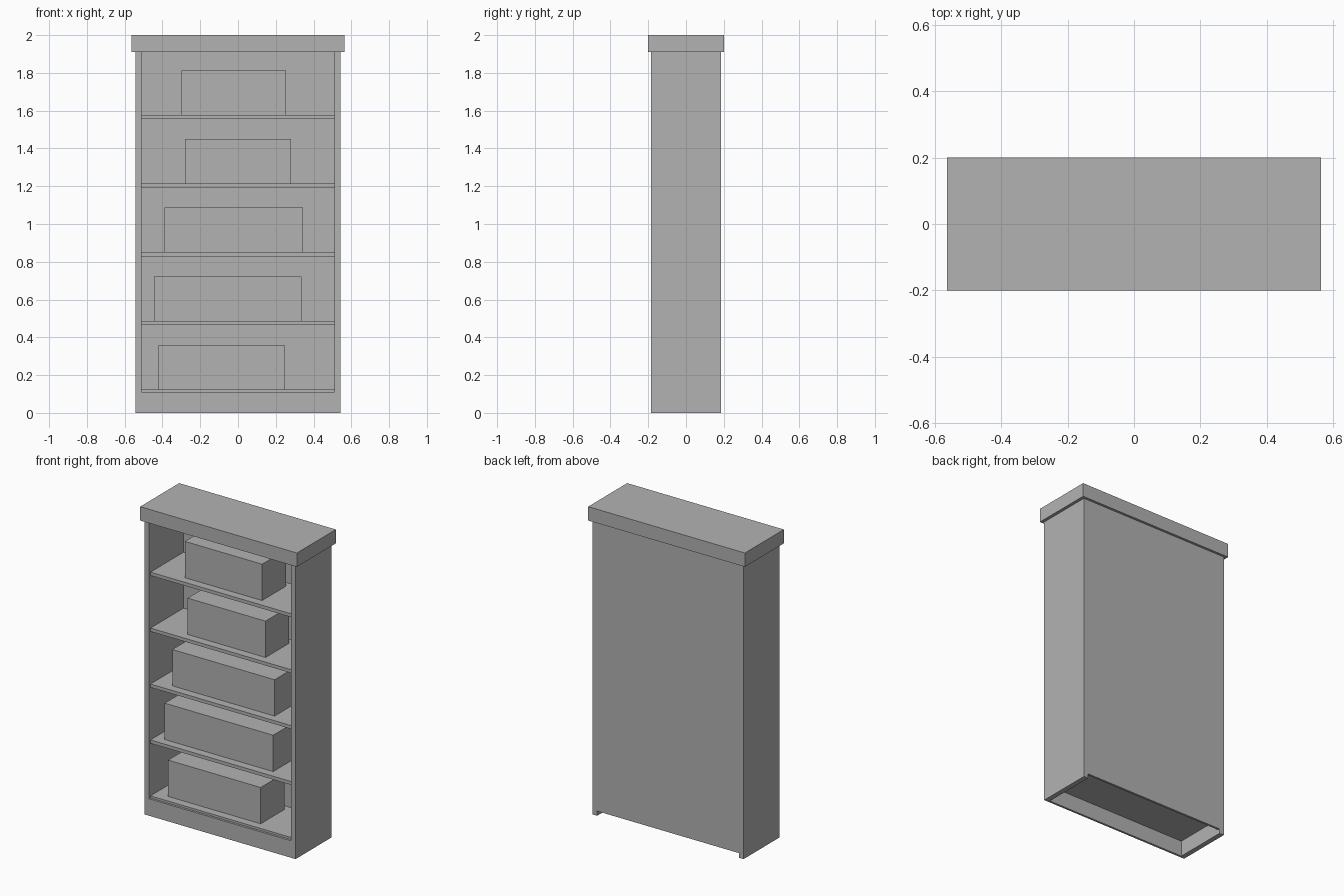
import bpy

if "Cube" in bpy.data.objects:
    bpy.data.objects.remove(bpy.data.objects["Cube"])

grey = bpy.data.materials.new("plain_grey")
grey.diffuse_color = (0.448, 0.448, 0.448, 1)
grey.use_nodes = True
grey.node_tree.nodes["Principled BSDF"].inputs["Base Color"].default_value = grey.diffuse_color


def box(name, x, y, z):
    """Axis-aligned box from (min, max) pairs."""
    bpy.ops.mesh.primitive_cube_add(size=1, location=[sum(r) / 2 for r in (x, y, z)])
    ob = bpy.context.object
    ob.name = name
    ob.scale = [r[1] - r[0] for r in (x, y, z)]
    bpy.ops.object.transform_apply(location=False, rotation=False, scale=True)
    ob.data.materials.append(grey)
    return ob


W, IN, D = 0.543, 0.510, 0.184   # outer half width, inner half width, half depth
BACK, RECESS = 0.170, -0.170     # inner face of back panel, shelf front
TOP = 1.91                       # underside of the top slab

# Carcass: overhanging top, two sides, raised back panel
box("top_slab", (-0.563, 0.563), (-0.2, 0.2), (TOP, 2.0))
for name, s in (("left_side", -1), ("right_side", 1)):
    box(name, sorted((s * IN, s * W)), (-D, D), (0, TOP))
box("back_panel", (-IN, IN), (BACK, D), (0.03, TOP))

# Front plinth board, flush with the sides
box("plinth", (-IN, IN), (-D, RECESS), (0, 0.11))

# Shelves, each carrying one storage box
box_spans = [(-0.42, 0.245), (-0.445, 0.335), (-0.39, 0.345),
             (-0.28, 0.28), (-0.30, 0.255)]
for i, span in enumerate(box_spans):
    z = 0.124 + 0.3633 * i
    box(f"shelf_{i + 1}", (-IN, IN), (RECESS, BACK), (z - 0.022, z))
    box(f"storage_box_{i + 1}", span, (-0.117, 0.126), (z, z + 0.236))
